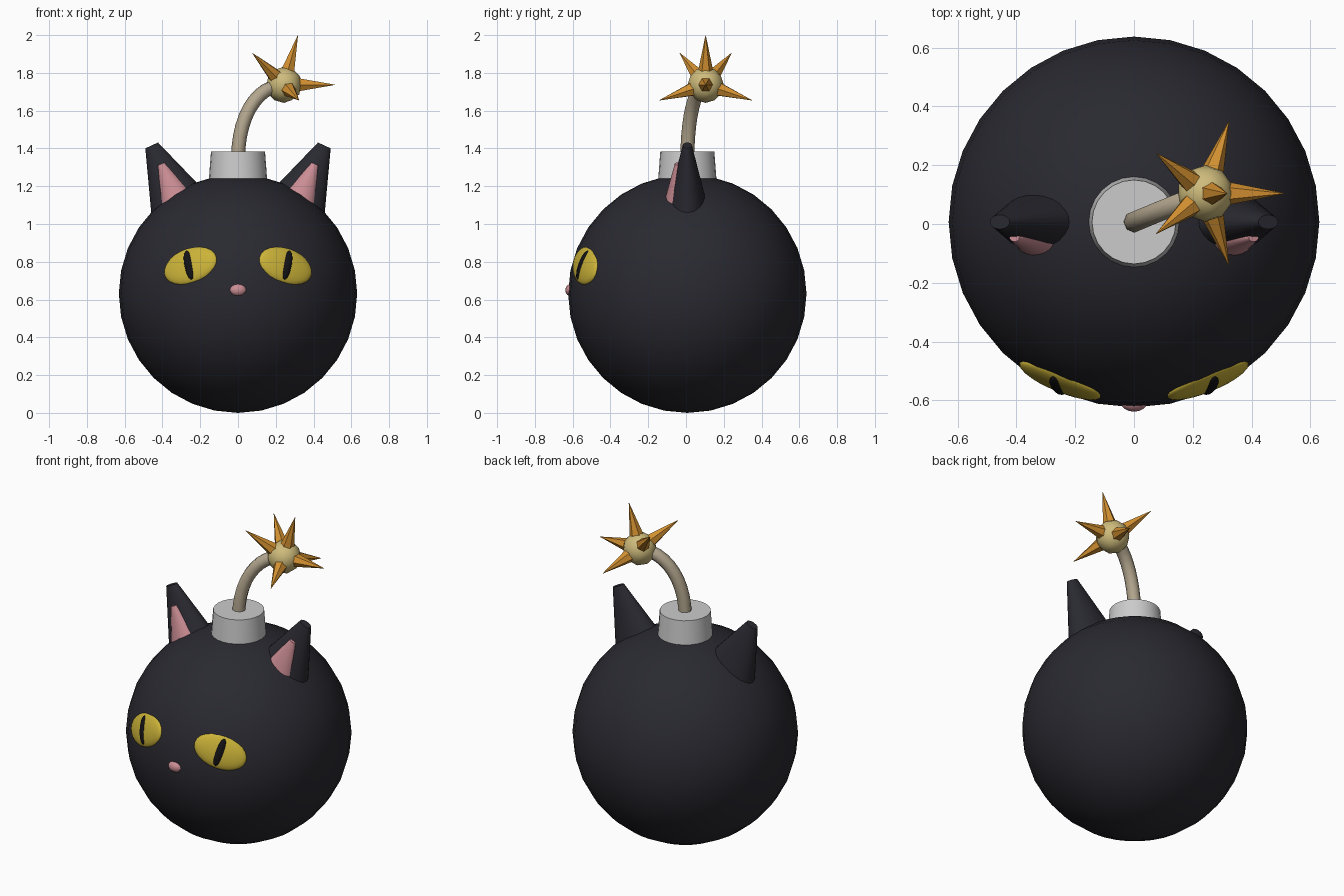
import bpy, math
from mathutils import Matrix, Vector

if "Cube" in bpy.data.objects:
    bpy.data.objects.remove(bpy.data.objects["Cube"])

Y0 = 0.007
R = 0.631
CENTER = Vector((0, Y0, R))


def material(name, rgb):
    m = bpy.data.materials.new(name)
    m.diffuse_color = (*rgb, 1)
    m.use_nodes = True
    m.node_tree.nodes["Principled BSDF"].inputs["Base Color"].default_value = m.diffuse_color
    return m


BLACK = material("black", (0.022, 0.022, 0.03))
PUPIL = material("pupil_black", (0.006, 0.006, 0.008))
PINK = material("pink", (0.6, 0.27, 0.3))
YELLOW = material("yellow", (0.6, 0.45, 0.04))
ROPE = material("rope", (0.45, 0.38, 0.27))
CREAM = material("cream", (0.62, 0.5, 0.2))
ORANGE = material("orange", (0.65, 0.28, 0.03))


def finish(name, mat=None, angle=40):
    ob = bpy.context.object
    ob.name = name
    if mat:
        ob.data.materials.append(mat)
    bpy.ops.object.shade_smooth_by_angle(angle=math.radians(angle))
    return ob


def ball(name, mat, matrix, seg=24, rings=12):
    bpy.ops.mesh.primitive_uv_sphere_add(segments=seg, ring_count=rings, radius=1)
    ob = finish(name, mat)
    ob.matrix_world = matrix
    return ob


def cone(name, mat, base, tip, r1, r2, sides, flat=1.0, angle=40):
    # truncated cone from base to tip, optionally flattened along y
    base, tip = Vector(base), Vector(tip)
    axis = tip - base
    bpy.ops.mesh.primitive_cone_add(vertices=sides, radius1=r1, radius2=r2, depth=axis.length)
    ob = finish(name, mat, angle)
    z = axis.normalized()
    ref = Vector((0, 1, 0)) if abs(z.y) < 0.9 else Vector((1, 0, 0))
    x = ref.cross(z).normalized()
    y = z.cross(x)
    rot = Matrix((x, y, z)).transposed().to_4x4()
    ob.matrix_world = Matrix.Translation((base + tip) / 2) @ rot @ Matrix.Diagonal((1, flat, 1, 1))
    return ob


# Round body and nose
ball("body", BLACK, Matrix.Translation(CENTER) @ Matrix.Diagonal((R, R, R, 1)), 32, 16)
ball("nose", PINK, Matrix.Translation((0, -0.604, 0.65)) @ Matrix.Diagonal((0.047, 0.035, 0.035, 1)), 16, 8)

for side, s in (("left", -1), ("right", 1)):
    # Ears with pink inner cones
    cone(f"{side}_ear", BLACK, (s * 0.317, Y0, 1.11), (s * 0.457, Y0, 1.416), 0.155, 0.037, 24, 0.66)
    cone(f"{side}_inner_ear", PINK, (s * 0.321, -0.047, 1.117), (s * 0.407, -0.047, 1.318),
         0.094, 0.018, 24, 0.72)

    # Tilted eyes with slit pupils lying on the body surface
    n = (Vector((s * 0.258, -0.545, 0.782)) - CENTER).normalized()
    right = Vector((0, 0, 1)).cross(n).normalized()
    up = n.cross(right)
    frame = Matrix((right, up, n)).transposed().to_4x4() @ Matrix.Rotation(-s * math.radians(17), 4, 'Z')
    for part, mat, dist, size in (("eye", YELLOW, 0.612, (0.154, 0.098, 0.033, 1)),
                                  ("pupil", PUPIL, 0.63, (0.028, 0.082, 0.022, 1))):
        ball(f"{side}_{part}", mat, Matrix.Translation(CENTER + n * dist) @ frame @ Matrix.Diagonal(size))

# Cap
cone("cap", None, (0, Y0, 1.2), (0, Y0, 1.385), 0.157, 0.143, 24)

# Curved fuse
curve = bpy.data.curves.new("fuse", 'CURVE')
curve.dimensions = '3D'
curve.bevel_depth = 0.037
curve.bevel_resolution = 2
curve.resolution_u = 10
curve.use_fill_caps = True
spline = curve.splines.new('BEZIER')
spline.bezier_points.add(1)
path = (((0, Y0, 1.2), (0, Y0, 1.34), (0, Y0, 1.36)),
        ((0.22, 0.097, 1.735),) * 3)
start, end = spline.bezier_points
start.co, start.handle_left, start.handle_right = (0, Y0, 1.34), (0, Y0, 1.2), (0, Y0, 1.56)
end.co, end.handle_left, end.handle_right = (0.22, 0.097, 1.735), (0.09, 0.045, 1.715), (0.3, 0.13, 1.75)
fuse = bpy.data.objects.new("fuse", curve)
bpy.context.collection.objects.link(fuse)
curve.materials.append(ROPE)

# Spark ball with spikes
SPARK = Vector((0.243, 0.104, 1.737))
bpy.ops.mesh.primitive_ico_sphere_add(subdivisions=2, radius=0.096, location=SPARK)
finish("spark", CREAM)
for i, d in enumerate(((0.074, 0, 0.262), (0.27, 0, 0), (0.08, 0.245, -0.082), (0.08, -0.245, -0.082),
                       (-0.167, 0.137, 0.168), (-0.167, -0.137, 0.168))):
    d = Vector(d)
    cone(f"spark_spike_{i + 1}", ORANGE, SPARK + d.normalized() * 0.07, SPARK + d, 0.041, 0.001, 6, angle=30)
